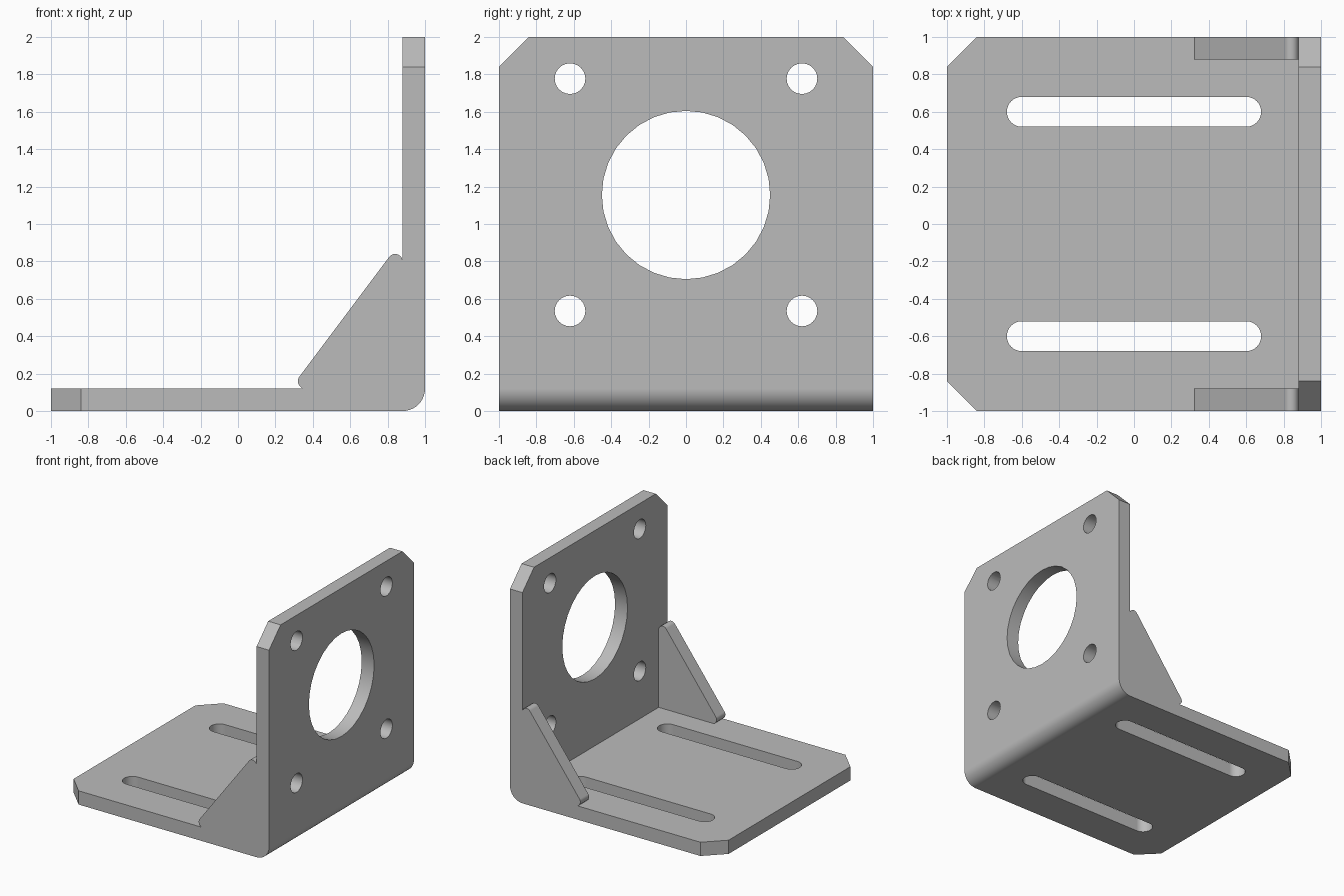
import bpy, bmesh
from math import sin, cos, pi, radians
from mathutils import Vector

cube = bpy.data.objects.get("Cube")
if cube:
    bpy.data.objects.remove(cube)

T = 0.12        # sheet thickness
CUT = 0.16      # corner chamfer

steel = bpy.data.materials.new("plain grey steel")
steel.use_nodes = True
grey = (0.5, 0.5, 0.5, 1)
steel.diffuse_color = grey
steel.node_tree.nodes["Principled BSDF"].inputs["Base Color"].default_value = grey


def arc(cx, cy, r, start, end, steps):
    """Points along an arc, angles in degrees."""
    angles = [radians(start + (end - start) * i / steps) for i in range(steps + 1)]
    return [(cx + r * cos(a), cy + r * sin(a)) for a in angles]


def prism(name, outline, axis, low, high):
    """Extrude a 2D outline along an axis; the other two axes hold the outline."""
    def place(u, v, w):
        return {"x": (w, u, v), "y": (u, w, v), "z": (u, v, w)}[axis]
    bm = bmesh.new()
    face = bm.faces.new([bm.verts.new(place(u, v, low)) for u, v in outline])
    top = bmesh.ops.extrude_face_region(bm, geom=[face])["geom"]
    step = Vector(place(0, 0, high - low))
    bmesh.ops.translate(bm, vec=step, verts=[g for g in top if isinstance(g, bmesh.types.BMVert)])
    bmesh.ops.recalc_face_normals(bm, faces=bm.faces)
    mesh = bpy.data.meshes.new(name)
    bm.to_mesh(mesh)
    bm.free()
    mesh.materials.append(steel)
    ob = bpy.data.objects.new(name, mesh)
    bpy.context.collection.objects.link(ob)
    return ob


def activate(ob):
    bpy.ops.object.select_all(action="DESELECT")
    ob.select_set(True)
    bpy.context.view_layer.objects.active = ob


def cut(ob, cutter):
    activate(ob)
    mod = ob.modifiers.new("cut", "BOOLEAN")
    mod.operation = "DIFFERENCE"
    mod.solver = "EXACT"
    mod.object = cutter
    bpy.ops.object.modifier_apply(modifier=mod.name)
    bpy.data.objects.remove(cutter)


def smooth(ob):
    activate(ob)
    bpy.ops.object.shade_smooth_by_angle(angle=radians(30))
    mod = ob.modifiers.new("even normals", "WEIGHTED_NORMAL")
    mod.keep_sharp = True


# Folded L-shaped sheet with a rounded outer bend
profile = [(-1, 0)] + arc(1 - T, T, T, -90, 0, 10) + [(1, 2), (1 - T, 2), (1 - T, T), (-1, T)]
bracket = prism("folded_bracket", profile, "y", -1, 1)

# Chamfered free corners of both plates
far = 0.1
for side in (-1, 1):
    base_corner = [(-1 - far, side * (1 - CUT - far)), (-1 + CUT + far, side * (1 + far)),
                   (-1 - far, side * (1 + far))]
    cut(bracket, prism("base_corner_cutter", base_corner, "z", -far, T + far))
    wall_corner = [(side * (1 - CUT - far), 2 + far), (side * (1 + far), 2 - CUT - far),
                   (side * (1 + far), 2 + far)]
    cut(bracket, prism("wall_corner_cutter", wall_corner, "x", 1 - T - far, 1 + far))

# Motor opening and four bolt holes through the wall
holes = [(0, 1.155, 0.45, 32)]
holes += [(y, z, 0.082, 24) for y in (-0.62, 0.62) for z in (0.535, 1.777)]
for y, z, r, n in holes:
    ring = arc(y, z, r, 0, 360, n)[:-1]
    cut(bracket, prism("hole_cutter", ring, "x", 1 - T - far, 1 + far))

# Long adjustment slots through the base
for y in (-0.6, 0.6):
    slot = arc(0.6, y, 0.08, -90, 90, 12) + arc(-0.6, y, 0.08, 90, 270, 12)
    cut(bracket, prism("slot_cutter", slot, "z", -far, T + far))
smooth(bracket)

# Corner gussets with rounded ends
tip = 0.04
gusset = [(1 - T, T), (0.345, T)]
gusset += arc(0.36, 0.16, tip, 230, 143, 6)
gusset += arc(0.84, 0.80, tip, 143, 15, 8)
gusset += [(1 - T, 0.81)]
for name, low in (("right_gusset", -1), ("left_gusset", 1 - T)):
    smooth(prism(name, gusset, "y", low, low + T))
